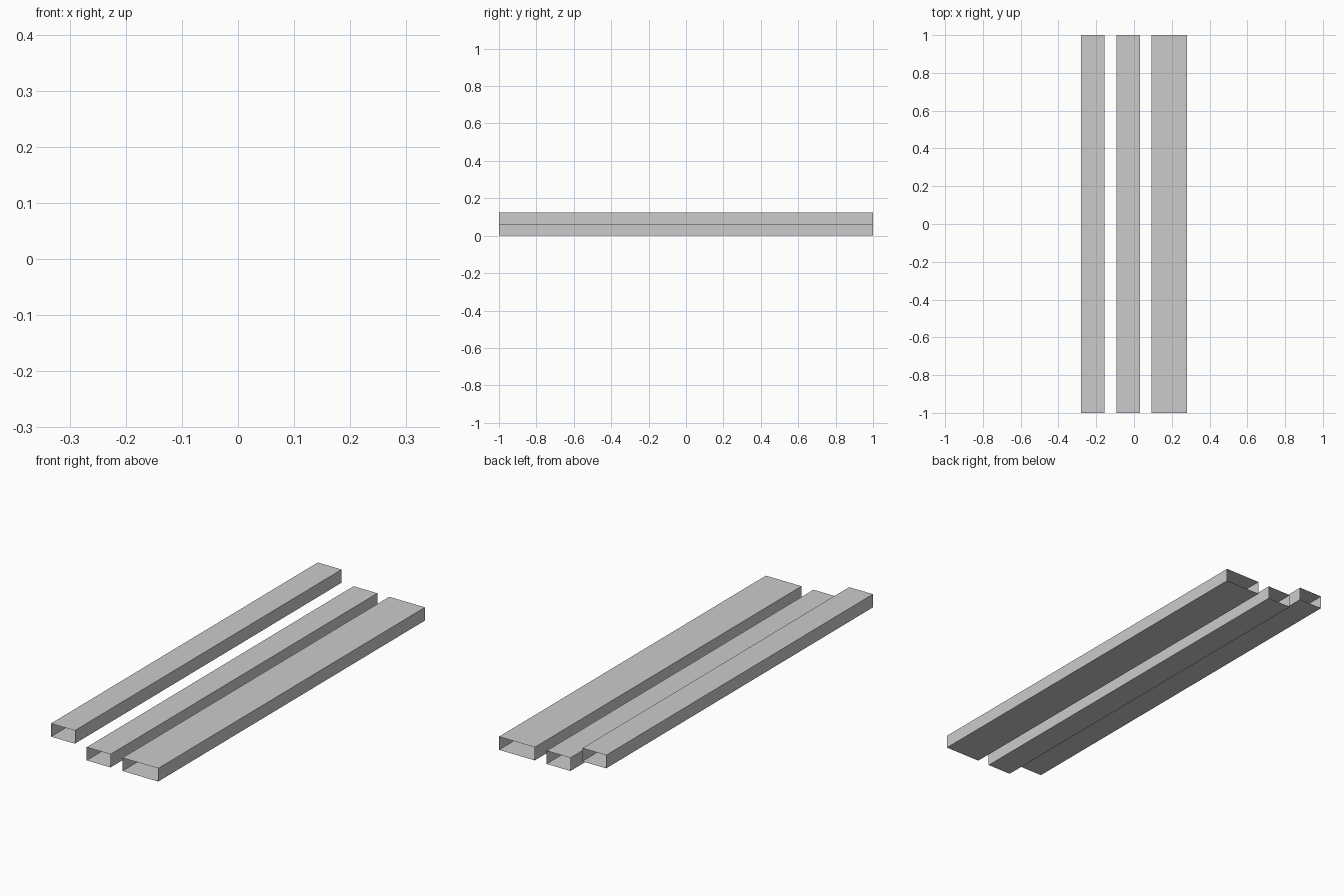
import bpy
import bmesh

if "Cube" in bpy.data.objects:
    bpy.data.objects.remove(bpy.data.objects["Cube"])

LENGTH = 2.0
HEIGHT = 0.0625


def open_tube(name, x_min, width, z_min):
    """Thin-walled rectangular tube along y, open at both ends."""
    bm = bmesh.new()
    bmesh.ops.create_cube(bm, size=1)
    ends = [f for f in bm.faces if abs(f.normal.y) > 0.9]
    bmesh.ops.delete(bm, geom=ends, context='FACES_ONLY')
    bmesh.ops.scale(bm, vec=(width, LENGTH, HEIGHT), verts=bm.verts)
    bmesh.ops.translate(bm, vec=(x_min + width / 2, 0, z_min + HEIGHT / 2), verts=bm.verts)
    mesh = bpy.data.meshes.new(name)
    bm.to_mesh(mesh)
    bm.free()
    obj = bpy.data.objects.new(name, mesh)
    bpy.context.collection.objects.link(obj)
    return obj


# Raised narrow tube on the left, low narrow tube in the middle, low wide tube on the right
open_tube("left_raised_tube", -0.28125, 0.125, HEIGHT)
open_tube("middle_tube", -0.09375, 0.125, 0)
open_tube("right_wide_tube", 0.09375, 0.1875, 0)
